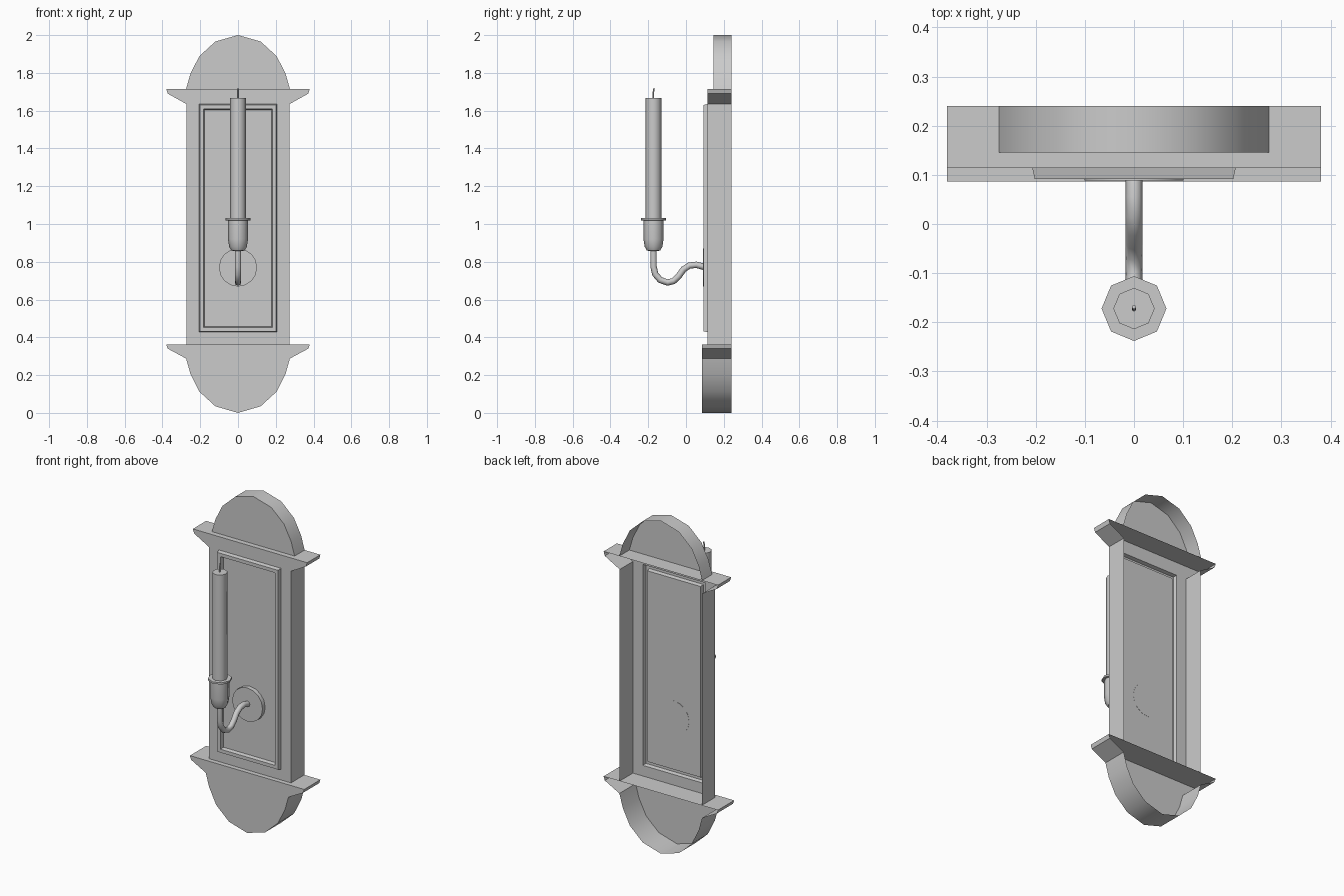
import bpy, bmesh, math
from mathutils import Vector

if "Cube" in bpy.data.objects:
    bpy.data.objects.remove(bpy.data.objects["Cube"])

grey = bpy.data.materials.new("plain_grey")
grey.use_nodes = True
grey.diffuse_color = (0.6, 0.6, 0.6, 1)
grey.node_tree.nodes["Principled BSDF"].inputs["Base Color"].default_value = (0.6, 0.6, 0.6, 1)

BACK = 0.24
CANDLE_Y = -0.172


def finish(obj, angle):
    obj.data.materials.clear()
    obj.data.materials.append(grey)
    bpy.ops.object.select_all(action="DESELECT")
    obj.select_set(True)
    bpy.context.view_layer.objects.active = obj
    bpy.ops.object.shade_smooth_by_angle(angle=math.radians(angle))
    return obj


def make(name, bm, angle):
    mesh = bpy.data.meshes.new(name)
    bm.to_mesh(mesh)
    bm.free()
    obj = bpy.data.objects.new(name, mesh)
    bpy.context.collection.objects.link(obj)
    return finish(obj, angle)


def shell(half, front, open_bottom):
    """Front face and side walls of a mirrored outline, left open at the back."""
    outline = half + [(-x, z) for x, z in reversed(half) if x > 0]
    low = min(z for x, z in outline)
    bm = bmesh.new()
    near = [bm.verts.new((x, front, z)) for x, z in outline]
    far = [bm.verts.new((x, BACK, z)) for x, z in outline]
    bm.faces.new(near)
    for i in range(len(outline)):
        j = (i + 1) % len(outline)
        if open_bottom and outline[i][1] == low and outline[j][1] == low:
            continue
        bm.faces.new((near[j], near[i], far[i], far[j]))
    return bm


def lathe(name, profile, steps, angle, centre, axis=(0, 0, 1)):
    """Turn a (radius, height) profile round an axis."""
    bm = bmesh.new()
    verts = [bm.verts.new((r, 0, h)) for r, h in profile]
    edges = [bm.edges.new(pair) for pair in zip(verts, verts[1:])]
    bmesh.ops.spin(bm, geom=verts + edges, cent=(0, 0, 0), axis=(0, 0, 1),
                   angle=math.tau, steps=steps)
    bmesh.ops.remove_doubles(bm, verts=bm.verts, dist=0.0005)
    bmesh.ops.recalc_face_normals(bm, faces=bm.faces)
    turn = Vector((0, 0, 1)).rotation_difference(Vector(axis)).to_matrix()
    bmesh.ops.transform(bm, matrix=turn.to_4x4(), verts=bm.verts)
    bmesh.ops.translate(bm, vec=centre, verts=bm.verts)
    return make(name, bm, angle)


def tube(name, path, radius):
    """Round tube along a (y, z) path."""
    curve = bpy.data.curves.new(name, "CURVE")
    curve.dimensions = "3D"
    curve.bevel_depth = radius
    curve.bevel_resolution = 2
    curve.use_fill_caps = True
    spline = curve.splines.new("POLY")
    spline.points.add(len(path) - 1)
    for point, (y, z) in zip(spline.points, path):
        point.co = (0, y, z, 1)
    obj = bpy.data.objects.new(name, curve)
    bpy.context.collection.objects.link(obj)
    bpy.ops.object.select_all(action="DESELECT")
    obj.select_set(True)
    bpy.context.view_layer.objects.active = obj
    bpy.ops.object.convert(target="MESH")
    return finish(bpy.context.view_layer.objects.active, 60)


# Rounded crest above the upper cornice
make("crest", shell([(0.275, 1.715), (0.252, 1.795), (0.205, 1.888),
                     (0.12, 1.966), (0, 2)], 0.145, True), 35)

# Rounded base with the lower cornice
make("base", shell([(0, 0), (0.12, 0.035), (0.205, 0.113), (0.252, 0.207),
                    (0.275, 0.288), (0.372, 0.34), (0.38, 0.363)], 0.086, False), 35)

# Back board with the upper cornice and a raised moulding round the panel
board = shell([(0.273, 0.363), (0.273, 1.635), (0.372, 1.69), (0.38, 1.715)], 0.114, True)
for co, no in (((0.207, 0, 0), (1, 0, 0)), ((-0.207, 0, 0), (1, 0, 0)),
               ((0, 0, 0.427), (0, 0, 1)), ((0, 0, 1.635), (0, 0, 1))):
    front = [f for f in board.faces if f.normal.y < -0.9 or all(v.co.y < 0.12 for v in f.verts)]
    geom = front + list({e for f in front for e in f.edges}) + list({v for f in front for v in f.verts})
    bmesh.ops.bisect_plane(board, geom=geom, dist=0.0005, plane_co=co, plane_no=no)
board.normal_update()
panel = min((f for f in board.faces if f.normal.y < -0.9),
            key=lambda f: (f.calc_center_median() - Vector((0, 0.114, 1.03))).length)
for width, rise in ((0.007, 0.022), (0.029, 0), (0.007, -0.022)):
    bmesh.ops.inset_individual(board, faces=[panel], thickness=width, depth=rise)
    board.normal_update()
make("back_board", board, 35)

# Wall rosette and curved arm
lathe("rosette", [(0, 0), (0.101, 0), (0.101, 0.026), (0, 0.026)], 16, 35,
      (0, 0.115, 0.77), (0, -1, 0))
tube("arm", [(0.095, 0.773), (0.055, 0.784), (0.018, 0.78), (-0.013, 0.76),
             (-0.04, 0.722), (-0.066, 0.698), (-0.097, 0.69), (-0.137, 0.704),
             (-0.163, 0.735), (-0.172, 0.775), (CANDLE_Y, 0.87)], 0.017)

# Candle cup, candle and wick
lathe("candle_cup", [(0, 0.855), (0.035, 0.859), (0.047, 0.88), (0.053, 0.92),
                     (0.053, 1.018), (0.066, 1.02), (0.066, 1.031), (0, 1.031)],
      8, 50, (0, CANDLE_Y, 0))
lathe("candle", [(0, 1.02), (0.042, 1.02), (0.042, 1.667), (0, 1.667)],
      8, 50, (0, CANDLE_Y, 0))
tube("wick", [(CANDLE_Y, 1.66), (-0.174, 1.69), (-0.169, 1.718)], 0.004)
